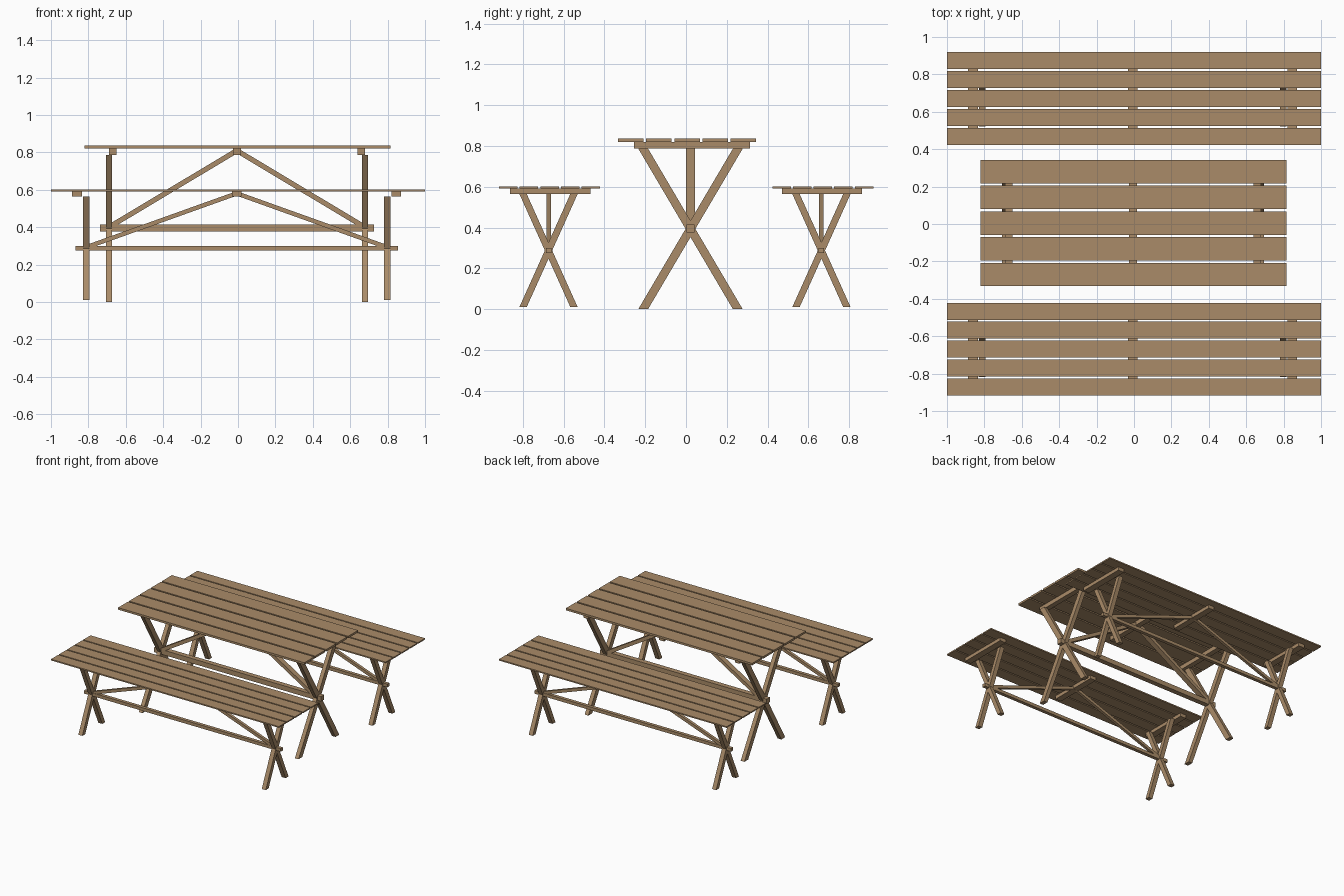
import bpy, bmesh, math
from mathutils import Vector

if "Cube" in bpy.data.objects:
    bpy.data.objects.remove(bpy.data.objects["Cube"])

wood = bpy.data.materials.new("warm brown wood")
wood.diffuse_color = (0.40, 0.26, 0.14, 1)
wood.use_nodes = True
wood.node_tree.nodes["Principled BSDF"].inputs["Base Color"].default_value = wood.diffuse_color


def prism(name, profile, lo, hi, axis):
    """Extrude a profile of (u, z) points along 'x' (u is y) or 'y' (u is x)."""
    place = (lambda u, z, t: (t, u, z)) if axis == 'x' else (lambda u, z, t: (u, t, z))
    bm = bmesh.new()
    face = bm.faces.new([bm.verts.new(place(u, z, lo)) for u, z in profile])
    ext = bmesh.ops.extrude_face_region(bm, geom=[face])
    verts = [g for g in ext["geom"] if isinstance(g, bmesh.types.BMVert)]
    bmesh.ops.translate(bm, verts=verts, vec=Vector(place(0, 0, hi - lo)))
    bmesh.ops.recalc_face_normals(bm, faces=bm.faces)
    mesh = bpy.data.meshes.new(name)
    bm.to_mesh(mesh)
    bm.free()
    mesh.materials.append(wood)
    obj = bpy.data.objects.new(name, mesh)
    bpy.context.collection.objects.link(obj)
    return obj


def box(name, x0, x1, y0, y1, z0, z1):
    return prism(name, [(y0, z0), (y1, z0), (y1, z1), (y0, z1)], x0, x1, 'x')


def bar(name, a, b, width, y0, y1):
    """Straight bar between two (x, z) points."""
    a, b = Vector(a), Vector(b)
    d = (b - a).normalized()
    n = Vector((-d.y, d.x)) * width / 2
    prism(name, [a - n, b - n, b + n, a + n], y0, y1, 'y')


def trestle(name, top_x, top_y, pitch, plank_w, top_z, frame_x, frame_y, beam_x, beam_y,
            beam_z, leg_x, leg_spread, leg_w, leg_t, foot_z, stretch_x, stretch_z,
            stretch_w, brace_z, brace_w, brace_t):
    # five top planks
    for i in range(5):
        y = top_y + (i - 2) * pitch
        box(f"{name}_plank", top_x[0], top_x[1], y - plank_w / 2, y + plank_w / 2, *top_z)
    # cross beams under the planks
    for x, w in ((-beam_x[0], beam_x[1]), (0, beam_x[2]), (beam_x[0], beam_x[1])):
        x += frame_x
        box(f"{name}_cross_beam", x - w / 2, x + w / 2, beam_y[0], beam_y[1], *beam_z)
    for side in (-1, 1):
        # crossed legs, cut level at floor and beam
        x = frame_x + side * leg_x
        for lean in (-1, 1):
            b, t = frame_y - lean * leg_spread, frame_y + lean * leg_spread
            h = leg_w / 2
            prism(f"{name}_leg", [(b - h, foot_z), (b + h, foot_z),
                                  (t + h, beam_z[0]), (t - h, beam_z[0])],
                  x - leg_t / 2, x + leg_t / 2, 'x')
        # diagonal brace from leg crossing to the middle beam
        bar(f"{name}_brace", (x, brace_z[0]), (frame_x, brace_z[1]), brace_w,
            frame_y - brace_t / 2, frame_y + brace_t / 2)
    # long stretcher through the leg crossings
    box(f"{name}_stretcher", stretch_x[0], stretch_x[1],
        frame_y - stretch_w / 2, frame_y + stretch_w / 2, *stretch_z)


# table
trestle("table", (-0.82, 0.815), 0.005, 0.1375, 0.125, (0.82, 0.836),
        -0.006, 0.022, (0.664, 0.04, 0.042), (-0.255, 0.314), (0.787, 0.82),
        0.685, 0.232, 0.048, 0.032, 0.0, (-0.738, 0.727), (0.377, 0.415),
        0.04, (0.40, 0.81), 0.027, 0.042)

# two matching benches
for name, top_y, frame_y, mid in (("front_bench", -0.669, -0.674, -0.666),
                                  ("back_bench", 0.671, 0.664, 0.667)):
    trestle(name, (-1, 1), top_y, 0.101, 0.091, (0.592, 0.602),
            -0.007, frame_y, (0.853, 0.053, 0.05), (mid - 0.197, mid + 0.197),
            (0.565, 0.592), 0.805, 0.125, 0.036, 0.035, 0.01, (-0.87, 0.856),
            (0.276, 0.301), 0.027, (0.293, 0.581), 0.023, 0.022)
